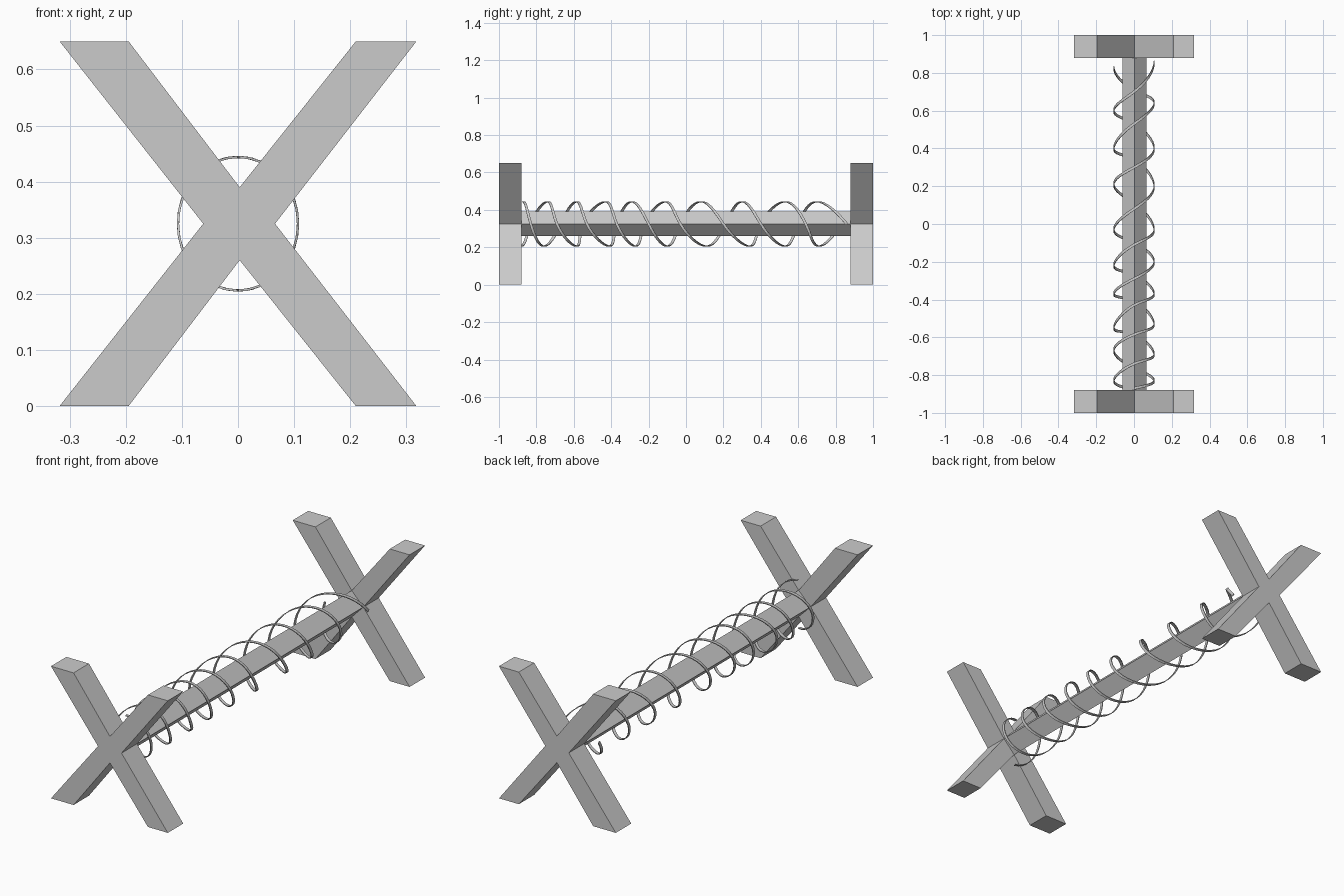
import bpy, bmesh, math
from mathutils import Vector

if "Cube" in bpy.data.objects:
    bpy.data.objects.remove(bpy.data.objects["Cube"])

ZC = 0.325


def prism(name, outline, y0, y1):
    """Extrude an x/z outline along y."""
    bm = bmesh.new()
    face = bm.faces.new([bm.verts.new((x, y0, z)) for x, z in outline])
    ext = bmesh.ops.extrude_face_region(bm, geom=[face])
    verts = [v for v in ext["geom"] if isinstance(v, bmesh.types.BMVert)]
    bmesh.ops.translate(bm, vec=(0, y1 - y0, 0), verts=verts)
    return finish(name, bm)


def finish(name, bm):
    bmesh.ops.recalc_face_normals(bm, faces=bm.faces)
    mesh = bpy.data.meshes.new(name)
    bm.to_mesh(mesh)
    bm.free()
    obj = bpy.data.objects.new(name, mesh)
    bpy.context.collection.objects.link(obj)
    return obj


def wire(name, keys, start_quarter, steps=8):
    """Flat strip wound around the beam; keys are y positions per quarter turn."""
    pts = []
    n = len(keys)
    for i in range(n - 1):
        a, b = keys[i], keys[i + 1]
        m0 = (b - keys[i - 1]) / 2 if i else b - a
        m1 = (keys[i + 2] - a) / 2 if i + 2 < n else b - a
        for s in range(steps + (i == n - 2)):
            t = s / steps
            y = ((2*t**3 - 3*t**2 + 1) * a + (t**3 - 2*t**2 + t) * m0
                 + (3*t**2 - 2*t**3) * b + (t**3 - t**2) * m1)
            ang = (start_quarter + i + t) * math.pi / 2
            pts.append((Vector((0.107 * math.sin(ang), y, ZC + 0.119 * math.cos(ang))),
                        Vector((math.sin(ang), 0, math.cos(ang)))))
    bm = bmesh.new()
    rings = []
    for i, (p, out) in enumerate(pts):
        tangent = (pts[min(i + 1, len(pts) - 1)][0] - pts[max(i - 1, 0)][0]).normalized()
        side = tangent.cross(out).normalized() * 0.007
        up = out * 0.002
        rings.append([bm.verts.new(p + c) for c in (side + up, side - up, -side - up, -side + up)])
    for r, q in zip(rings, rings[1:]):
        for k in range(4):
            j = (k + 1) % 4
            bm.faces.new((r[k], r[j], q[j], q[k]))
    bm.faces.new(rings[0])
    bm.faces.new(rings[-1])
    return finish(name, bm)


# X-shaped end supports
cross = [(-0.318, 0), (-0.195, 0), (0.003, 0.26), (0.21, 0), (0.318, 0), (0.066, 0.325),
         (0.318, 0.65), (0.21, 0.65), (0.003, 0.39), (-0.195, 0.65), (-0.318, 0.65), (-0.062, 0.325)]
prism("front_cross", cross, -1.0, -0.88)
prism("back_cross", cross, 0.88, 1.0)

# Diamond-section beam between the crosses
prism("beam", [(0.003, 0.26), (0.066, 0.325), (0.003, 0.39), (-0.062, 0.325)], -0.88, 0.88)

# Two opposed, unevenly wound wire strands
wire("wire_strand_a", [-.88, -.83, -.74, -.69, -.585, -.55, -.43, -.37, -.27, -.22,
                       -.11, -.03, .11, .21, .30, .40, .53, .60, .70, .86], 2)
wire("wire_strand_b", [-.87, -.83, -.76, -.67, -.585, -.53, -.41, -.37, -.29, -.20,
                       -.10, -.03, .08, .20, .34, .40, .53, .64, .71, .83], 0)
